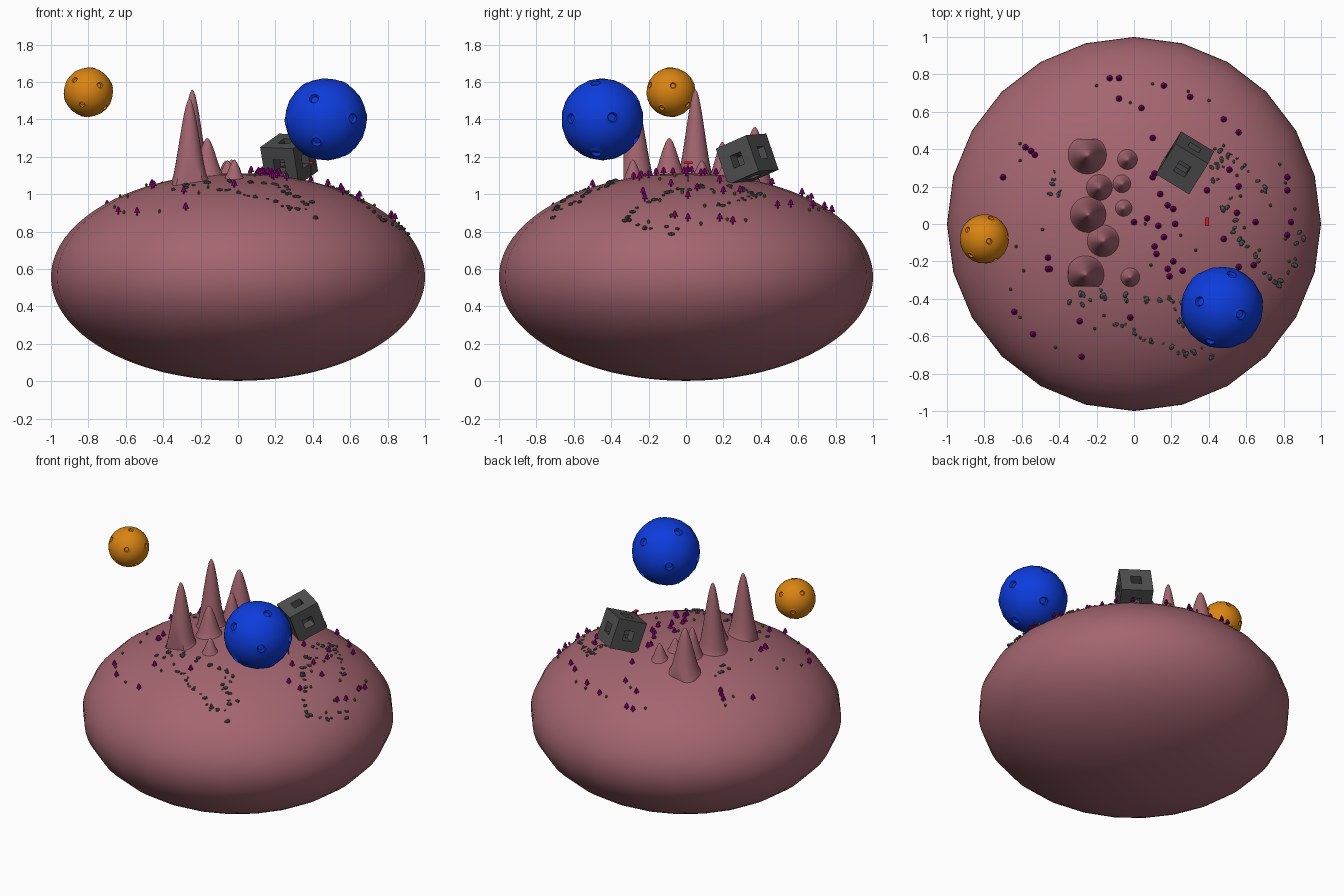
import bpy, bmesh, math, random
from mathutils import Vector, Matrix

if "Cube" in bpy.data.objects:
    bpy.data.objects.remove(bpy.data.objects["Cube"])
random.seed(7)


def material(name, rgb):
    m = bpy.data.materials.new(name)
    m.diffuse_color = (*rgb, 1)
    m.use_nodes = True
    m.node_tree.nodes["Principled BSDF"].inputs["Base Color"].default_value = m.diffuse_color
    return m


ROCKY = material("dusty_pink", (0.37, 0.13, 0.16))
BLUE = material("blue", (0.004, 0.045, 0.72))
ORANGE = material("orange", (0.70, 0.23, 0.006))
DARK = material("dark_grey", (0.08, 0.08, 0.08))
STONE = material("stone", (0.07, 0.085, 0.08))
PURPLE = material("purple", (0.28, 0.0, 0.2))
GREEN = material("green", (0.12, 0.2, 0.02))
RED = material("red", (0.7, 0.01, 0.02))


def finish(bm, name, mat, smooth=True):
    bmesh.ops.recalc_face_normals(bm, faces=bm.faces)
    me = bpy.data.meshes.new(name)
    bm.to_mesh(me)
    bm.free()
    ob = bpy.data.objects.new(name, me)
    bpy.context.collection.objects.link(ob)
    me.materials.append(mat)
    if smooth:
        bpy.ops.object.select_all(action='DESELECT')
        ob.select_set(True)
        bpy.context.view_layer.objects.active = ob
        bpy.ops.object.shade_smooth_by_angle(angle=math.radians(35))
    return ob


def ground(x, y):
    return 0.557 + 0.555 * math.sqrt(max(0, 1 - x * x - y * y))


def grid(px, py):
    """Scatter coordinates are kept in whole hundredths."""
    x, y = px / 100, py / 100
    return Vector((x, y, ground(x, y) - 0.004))


# planet: flattened sphere with 24 sides
bm = bmesh.new()
bmesh.ops.create_uvsphere(bm, u_segments=24, v_segments=48, radius=1)
bmesh.ops.transform(bm, verts=bm.verts,
                    matrix=Matrix.Translation((0, 0, 0.557)) @ Matrix.Diagonal((1, 1, 0.555, 1)))
finish(bm, "planet", ROCKY)


# mountains: bell-shaped peaks, cut straight at the edge of the terrain patch
def mountain(name, x, y, radius, top):
    bm = bmesh.new()
    rings, sides = 12, 24
    height = top - ground(x, y)
    tip = bm.verts.new((x, y, top))
    prev = None
    for i in range(1, rings + 1):
        d = i / rings
        s = (1 - d) ** 2 * (1 + 2 * d)
        ring = []
        for k in range(sides):
            a = math.tau * k / sides
            vx = max(-0.352, x + radius * d * math.cos(a))
            vy = min(0.455, max(-0.335, y + radius * d * math.sin(a)))
            ring.append(bm.verts.new((vx, vy, ground(vx, vy) - 0.012 * d + height * s)))
        for k in range(sides):
            n = (k + 1) % sides
            if prev:
                bm.faces.new((prev[k], ring[k], ring[n], prev[n]))
            else:
                bm.faces.new((tip, ring[k], ring[n]))
        prev = ring
    finish(bm, name, ROCKY)


peaks = [(-.25, .37, .115, 1.36), (-.035, .345, .065, 1.185), (-.185, .195, .08, 1.28),
         (-.065, .215, .06, 1.18), (-.245, .05, .105, 1.56), (-.055, .085, .057, 1.18),
         (-.165, -.09, .098, 1.30), (-.26, -.27, .11, 1.51), (-.02, -.285, .062, 1.185)]
for i, p in enumerate(peaks):
    mountain(f"mountain_{i + 1}", *p)


# moons: low-poly balls with raised-rim craters
def moon(name, centre, radius, mat, turn):
    bm = bmesh.new()
    bmesh.ops.create_icosphere(bm, subdivisions=3, radius=radius)
    poles = [v for v in bm.verts if len(v.link_edges) == 5]
    dirs = [v.co.normalized() for v in poles]
    r = radius * 0.15
    bmesh.ops.bevel(bm, geom=poles, offset=r, offset_type='OFFSET', segments=1,
                    profile=0.5, affect='VERTICES')
    craters = [min(bm.faces, key=lambda f: (f.calc_center_median().normalized() - d).length)
               for d in dirs]
    for f in craters:
        c = f.calc_center_median()
        for e in list(f.edges):
            bmesh.utils.edge_split(e, e.verts[0], 0.5)
        for v in f.verts:
            v.co = c + (v.co - c).normalized() * r
    bmesh.ops.inset_individual(bm, faces=craters, thickness=r * 0.2, depth=r * 0.15)
    bmesh.ops.inset_individual(bm, faces=craters, thickness=r * 0.2, depth=-r * 0.5)
    bmesh.ops.transform(bm, verts=bm.verts, matrix=Matrix.Translation(centre)
                        @ Matrix.Rotation(turn, 4, (0.4, 0.7, 0.5)))
    finish(bm, name, mat)


moon("blue_moon", (0.47, -0.447, 1.40), 0.22, BLUE, 0.6)
moon("orange_moon", (-0.80, -0.08, 1.545), 0.132, ORANGE, 0.25)

# cube frame: 3x3x3 cells with a square tunnel through every face
bm = bmesh.new()
cells = [Vector((x, y, z)) for x in (-1, 0, 1) for y in (-1, 0, 1) for z in (-1, 0, 1)
         if (x, y, z).count(0) < 2]
filled = {tuple(c) for c in cells}
for c in cells:
    for axis in range(3):
        for sign in (-1, 1):
            n = Vector((0, 0, 0))
            n[axis] = sign
            if tuple(c + n) in filled:
                continue
            u, w = Vector((0, 0, 0)), Vector((0, 0, 0))
            u[(axis + 1) % 3] = w[(axis + 2) % 3] = 0.5
            m = c + n * 0.5
            quad = [m + u + w, m - u + w, m - u - w, m + u - w]
            if sign < 0:
                quad.reverse()
            bm.faces.new([bm.verts.new(q) for q in quad])
bmesh.ops.remove_doubles(bm, verts=bm.verts, dist=0.001)
up = Vector((-0.15, -0.32, 0.935)).normalized()
side = Vector((0.854, -0.517, -0.04))
side = (side - up * side.dot(up)).normalized()
turn = Matrix((side, up.cross(side), up)).transposed().to_4x4()
bmesh.ops.transform(bm, verts=bm.verts, matrix=Matrix.Translation((0.273, 0.327, 1.187))
                    @ turn @ Matrix.Scale(0.206 / 3, 4))
finish(bm, "cube_frame", DARK, False)


def cone(bm, at, z, r1, r2, h, sides=8):
    bmesh.ops.create_cone(bm, cap_ends=True, segments=sides, radius1=r1, radius2=r2, depth=h,
                          matrix=Matrix.Translation(at + Vector((0, 0, z + h / 2))))


# small purple trees
trees = [(-13, 78), (-8, 78), (-8, 67), (4, 62), (16, 74), (30, 68), (48, 56), (56, 49), (10, 46),
         (-58, 41), (-55, 39), (-53, 37), (-70, 25), (82, 25), (82, 18), (56, 20), (51, 29),
         (11, 27), (10, 25), (14, 16), (18, 10), (21, 8), (39, 18), (55, 6), (65, 1), (84, 1),
         (82, -6), (22, 0), (13, -1), (7, 3), (0, 1), (16, -7), (11, -12), (12, -16), (21, -20),
         (18, -24), (19, -28), (26, -25), (-46, -18), (-46, -24), (-45, -24), (-64, -47),
         (-54, -59), (-29, -52), (-28, -71), (-2, -50), (48, -8), (64, -22), (56, -23)]
bm = bmesh.new()
for t in trees:
    p = grid(*t)
    cone(bm, p, 0, 0.005, 0.004, 0.016, 6)
    cone(bm, p, 0.013, 0.017, 0.009, 0.016)
    cone(bm, p, 0.028, 0.012, 0.003, 0.016)
finish(bm, "purple_trees", PURPLE)

# green sprouts
sprouts = [(-20, 74), (10, 75), (29, 71), (40, 66), (-2, 65), (48, 42), (-61, 43), (-61, 34),
           (55, 26), (57, 15), (81, 22), (86, 8), (81, -8), (67, -14), (59, -2), (-63, -12),
           (-59, -25), (-49, -3), (-66, -35), (-61, -50), (-42, -66), (-21, -56), (-16, -49),
           (6, 0), (9, -22), (25, -6), (33, -14), (83, -20), (73, 10), (78, 32)]
bm = bmesh.new()
for t in sprouts:
    p = grid(*t)
    cone(bm, p, 0, 0.004, 0.009, 0.014, 6)
    cone(bm, p, 0.014, 0.009, 0.002, 0.008, 6)
finish(bm, "green_sprouts", GREEN)

# rock trails: lumps scattered along curving paths
trails = [[(44, 40), (48, 12), (55, -10), (68, -18)], [(88, -5), (87, -20), (76, -33), (67, -27)],
          [(-35, -38), (-2, -39), (22, -41), (26, -52), (42, -66)],
          [(-10, -54), (4, -60), (25, -68), (46, -69)], [(-44, 27), (-42, 11)],
          [(44, 40), (60, 30), (68, 14)]]
bm = bmesh.new()
for path in trails:
    for a, b in zip(path, path[1:]):
        a, b = Vector(a), Vector(b)
        for _ in range(max(4, int((b - a).length / 2.6))):
            q = a.lerp(b, random.random())
            p = grid(q.x + random.gauss(0, 2), q.y + random.gauss(0, 2))
            s = random.uniform(0.007, 0.016)
            bmesh.ops.create_icosphere(
                bm, subdivisions=1, radius=s,
                matrix=Matrix.Translation(p + Vector((0, 0, s * 0.4)))
                @ Matrix.Rotation(random.uniform(0, 6), 4, 'Z')
                @ Matrix.Diagonal((1.4, 0.9, 0.75, 1)))
finish(bm, "rocks", STONE, False)

# little red flag on a thin pole
pole = grid(39, 1)
bm = bmesh.new()
cone(bm, pole, 0, 0.003, 0.003, 1.17 - pole.z, 6)
finish(bm, "flag_pole", DARK)
bm = bmesh.new()
bmesh.ops.create_cube(bm, size=1, matrix=Matrix.Translation((0.39, 0.012, 1.168))
                      @ Matrix.Diagonal((0.02, 0.045, 0.012, 1)))
finish(bm, "flag", RED, False)
